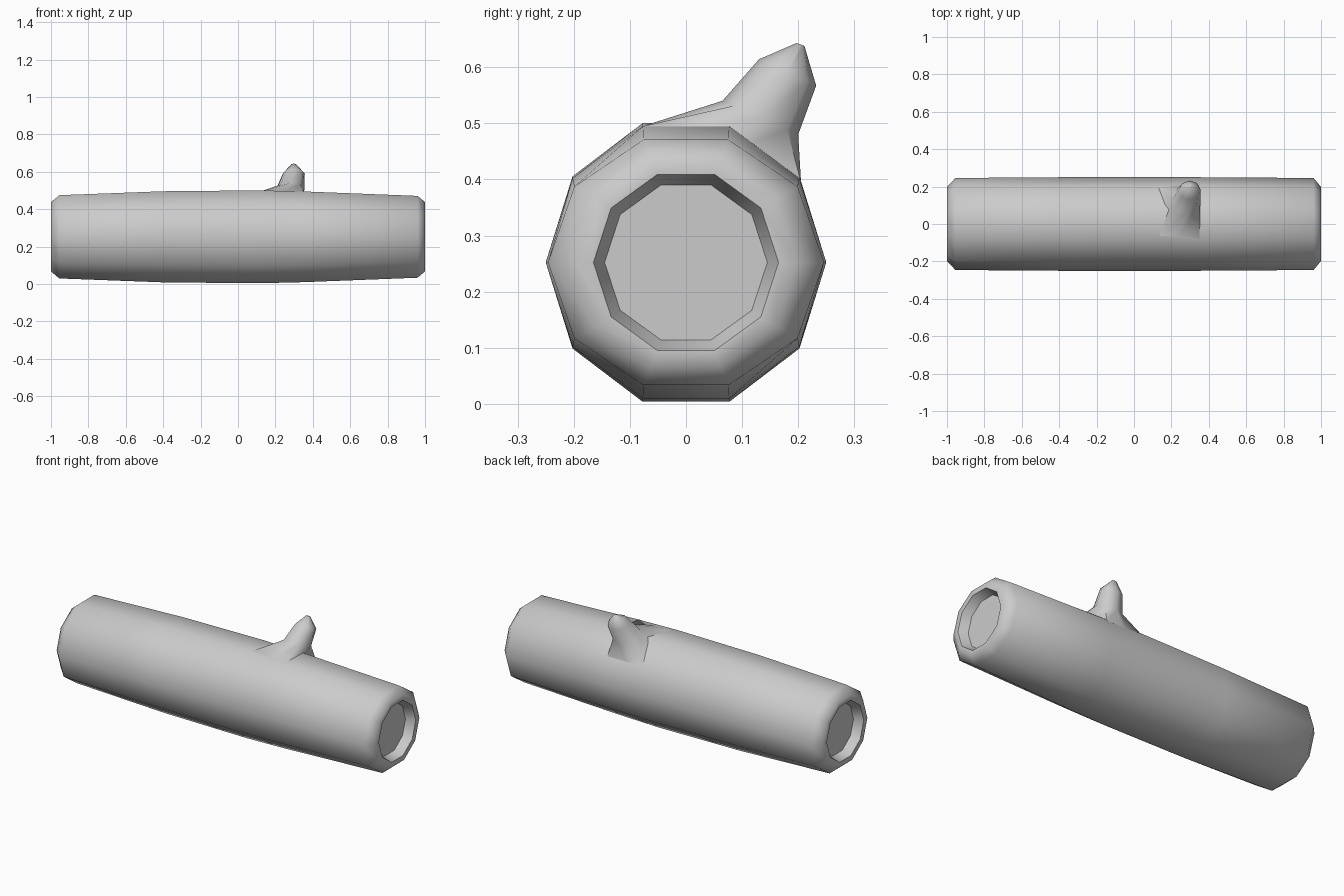
import bpy, bmesh, math
from mathutils import Vector

if "Cube" in bpy.data.objects:
    bpy.data.objects.remove(bpy.data.objects["Cube"])


def loft(name, rings, angle):
    """Skin equal-sized rings of points and cap both ends."""
    bm = bmesh.new()
    loops = [[bm.verts.new(p) for p in ring] for ring in rings]
    n = len(loops[0])
    for a, b in zip(loops, loops[1:]):
        for i in range(n):
            j = (i + 1) % n
            bm.faces.new((a[i], a[j], b[j], b[i]))
    bm.faces.new(loops[0])
    bm.faces.new(loops[-1])
    bmesh.ops.recalc_face_normals(bm, faces=bm.faces)
    mesh = bpy.data.meshes.new(name)
    bm.to_mesh(mesh)
    bm.free()
    obj = bpy.data.objects.new(name, mesh)
    bpy.context.collection.objects.link(obj)
    bpy.ops.object.select_all(action='DESELECT')
    obj.select_set(True)
    bpy.context.view_layer.objects.active = obj
    bpy.ops.object.shade_smooth_by_angle(angle=math.radians(angle))
    return obj


# Log: ten-sided trunk, slightly swollen mid-length, with recessed cut ends
def log_ring(x, ry, rz):
    return [(x, ry * math.cos(k * math.tau / 10),
             0.252 + rz * math.sin(k * math.tau / 10)) for k in range(10)]


profile = [
    (-0.95, 0.145, 0.145), (-1, 0.165, 0.165), (-1, 0.198, 0.195),
    (-0.955, 0.246, 0.234), (-0.4, 0.25, 0.256), (0.11, 0.25, 0.261),
    (0.35, 0.25, 0.255), (0.96, 0.246, 0.23),
    (1, 0.198, 0.195), (1, 0.165, 0.165), (0.95, 0.145, 0.145),
]
loft("log", [log_ring(*p) for p in profile], 60)


# Branch stub: flared square root narrowing to a rounded, pointed knob
def stub_ring(x0, x1, inner, outer, square=False):
    """Ring spanning x0..x1, and from inner to outer given as (y, z)."""
    pts = []
    a = Vector((0, *inner))
    b = Vector((0, *outer))
    for k in range(8):
        c, s = math.cos(k * math.tau / 8), math.sin(k * math.tau / 8)
        if square:
            m = max(abs(c), abs(s))
            c, s = c / m, s / m
        p = (a + b) / 2 + (b - a) / 2 * s
        p.x = (x0 + x1) / 2 + (x1 - x0) / 2 * c
        pts.append(p)
    return pts


loft("branch_stub", [
    stub_ring(0.12, 0.35, (-0.08, 0.494), (0.205, 0.395), True),
    stub_ring(0.205, 0.355, (0.065, 0.54), (0.2, 0.48)),
    stub_ring(0.24, 0.357, (0.13, 0.614), (0.232, 0.567)),
    stub_ring(0.285, 0.31, (0.197, 0.643), (0.211, 0.638)),
], 75)
